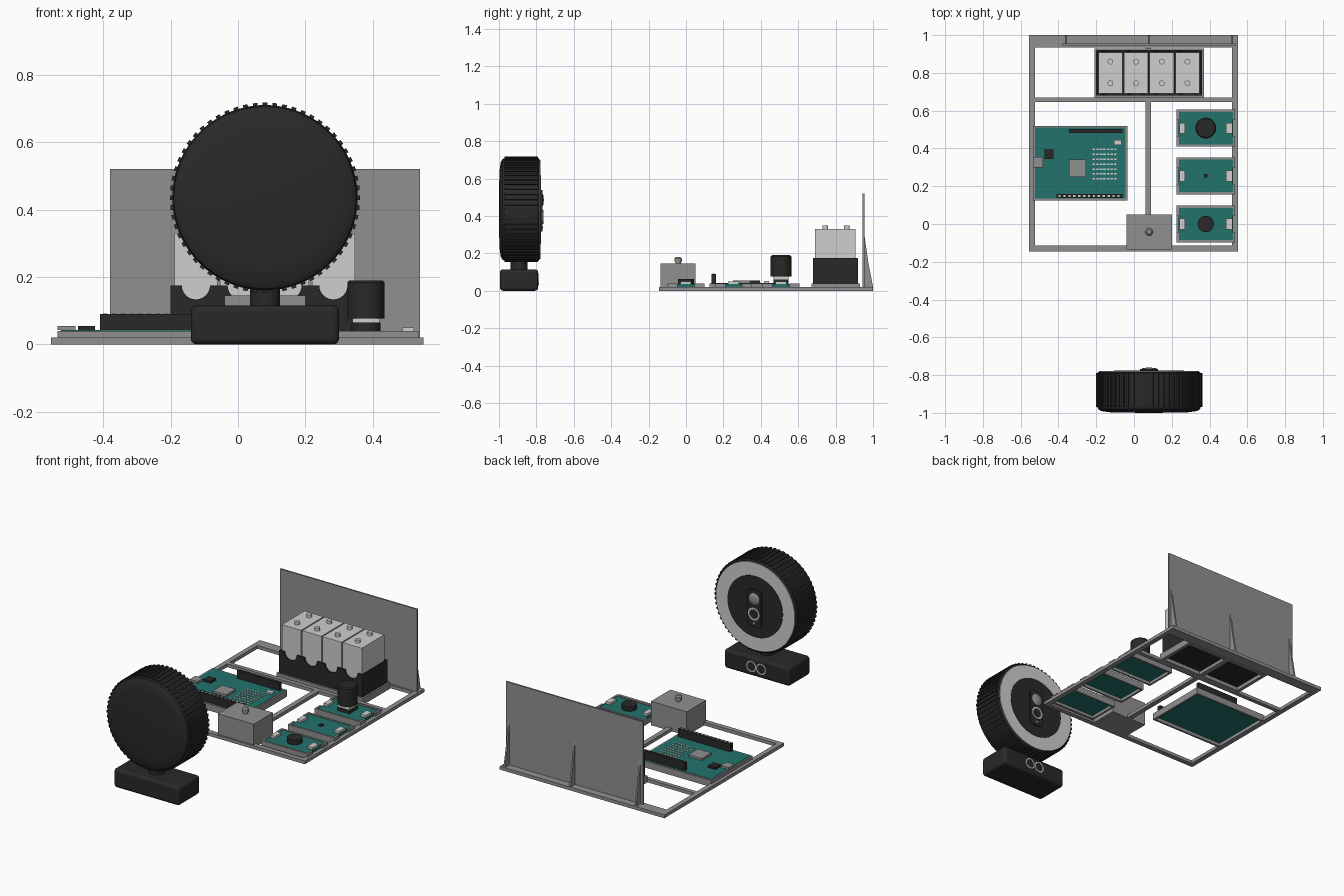
import bpy, bmesh, math
from mathutils import Matrix, Vector

cube = bpy.data.objects.get("Cube")
if cube:
    bpy.data.objects.remove(cube, do_unlink=True)


def material(name, r, g, b):
    m = bpy.data.materials.new(name)
    m.use_nodes = True
    m.diffuse_color = (r, g, b, 1)
    m.node_tree.nodes["Principled BSDF"].inputs["Base Color"].default_value = (r, g, b, 1)
    return m


GREY = material("mid grey", 0.28, 0.28, 0.28)
BLACK = material("soft black", 0.022, 0.022, 0.022)
WHITE = material("off white", 0.62, 0.62, 0.61)
TEAL = material("board teal", 0.016, 0.17, 0.15)


def finish(name, bm, mat, smooth=False, bevel=0):
    bmesh.ops.recalc_face_normals(bm, faces=bm.faces)
    mesh = bpy.data.meshes.new(name)
    bm.to_mesh(mesh)
    bm.free()
    mesh.materials.append(mat)
    ob = bpy.data.objects.new(name, mesh)
    bpy.context.collection.objects.link(ob)
    if bevel:
        mod = ob.modifiers.new("rounding", 'BEVEL')
        mod.width, mod.segments = bevel, 4
    if smooth or bevel:
        bpy.ops.object.select_all(action='DESELECT')
        ob.select_set(True)
        bpy.context.view_layer.objects.active = ob
        bpy.ops.object.shade_smooth_by_angle(angle=math.radians(35))
    return ob


def boxes(name, mat, *spans, bevel=0):
    """One mesh of boxes, each given as x0, x1, y0, y1, z0, z1."""
    bm = bmesh.new()
    for x0, x1, y0, y1, z0, z1 in spans:
        place = Matrix.Translation(((x0 + x1) / 2, (y0 + y1) / 2, (z0 + z1) / 2))
        size = Matrix.Diagonal((x1 - x0, y1 - y0, z1 - z0, 1))
        bmesh.ops.create_cube(bm, size=1, matrix=place @ size)
    return finish(name, bm, mat, bevel=bevel)


def rim(x0, x1, y0, y1, z0, z1, w, d):
    """Four bars around a rectangle: side width w, end width d."""
    return [(x0, x0 + w, y0, y1, z0, z1), (x1 - w, x1, y0, y1, z0, z1),
            (x0, x1, y0, y0 + d, z0, z1), (x0, x1, y1 - d, y1, z0, z1)]


def lathe(name, mat, profile, centre, axis='Z', steps=32):
    """Turn (radius, height) points about an axis through centre."""
    bm = bmesh.new()
    vs = [bm.verts.new((r, 0, h)) for r, h in profile]
    es = [bm.edges.new(p) for p in zip(vs, vs[1:])]
    bmesh.ops.spin(bm, geom=vs + es, cent=(0, 0, 0), axis=(0, 0, 1),
                   angle=math.tau, steps=steps)
    bmesh.ops.remove_doubles(bm, verts=bm.verts, dist=1e-5)
    if axis == 'Y':
        bm.transform(Matrix.Rotation(-math.pi / 2, 4, 'X'))
    bm.transform(Matrix.Translation(centre))
    return finish(name, bm, mat, smooth=True)


def disc(name, mat, r, h, centre, axis='Z', inner=0, steps=32):
    pts = [(inner, 0), (r, 0), (r, h), (inner, h)]
    return lathe(name, mat, pts + pts[:1] if inner else pts, centre, axis, steps)


def extrude(name, mat, points, offset):
    bm = bmesh.new()
    face = bm.faces.new([bm.verts.new(p) for p in points])
    out = bmesh.ops.extrude_face_region(bm, geom=[face])
    moved = [v for v in out["geom"] if isinstance(v, bmesh.types.BMVert)]
    bmesh.ops.translate(bm, verts=moved, vec=Vector(offset))
    return finish(name, bm, mat)


# Open base frame
boxes("base_frame", GREY,
      (-.555, .55, -.145, -.115, 0, .02), (-.555, .55, .935, 1, 0, .02),
      (-.555, -.525, -.145, 1, 0, .02), (.52, .55, -.145, 1, 0, .02),
      (-.525, .52, .645, .67, 0, .02), (.06, .09, -.12, .94, 0, .02))

# Back panel and its tapered ribs
boxes("back_panel", GREY, (-.38, .54, .945, .955, .02, .52))
for x in (-.365, .075, .515):
    extrude("panel_rib", GREY, [(x, .955, .02), (x, 1, .02), (x, .975, .15), (x, .955, .29)],
            (.01, 0, 0))

# Cell tray with scalloped walls, four cells with terminals
boxes("tray_mount", GREY, *rim(-.21, .37, .67, .93, 0, .04, .02, .02))
boxes("tray_floor", BLACK, (-.2, .36, .68, .92, .022, .05))
centres = [-.125 + .136 * i for i in range(4)]
edge = [(-.2, .04), (-.2, .175)]
for c in centres:
    edge += [(c - .042 * math.cos(a), .175 - .042 * math.sin(a))
             for a in (math.pi * i / 12 for i in range(13))]
edge += [(.36, .175), (.36, .04)]
for y in (.68, .91):
    extrude("tray_wall", BLACK, [(x, y, z) for x, z in edge], (0, .01, 0))
boxes("tray_dividers", BLACK, (-.2, -.192, .69, .91, .04, .175), (.352, .36, .69, .91, .04, .175),
      *[(c + .065, c + .071, .69, .91, .04, .175) for c in centres[:3]])
for c in centres:
    boxes("cell", WHITE, (c - .064, c + .064, .691, .907, .05, .33))
    for y in (.745, .86):
        disc("cell_terminal", WHITE, .015, .018, (c, y, .33), steps=20)

# Controller board in its mount
boxes("controller_mount", GREY, *rim(-.535, -.035, .125, .52, 0, .04, .012, .012))
boxes("controller_board", TEAL, (-.525, -.045, .135, .51, .02, .042))
boxes("pin_headers", BLACK, (-.41, -.06, .137, .16, .042, .09),
      (-.345, -.06, .483, .502, .042, .09))
boxes("header_pins", WHITE, *[(-.4 + .026 * i, -.388 + .026 * i, .143, .153, .09, .092)
                              for i in range(13)])
boxes("main_chip", GREY, (-.345, -.255, .25, .342, .042, .055))
boxes("usb_socket", GREY, (-.535, -.482, .3, .355, .042, .055))
boxes("small_chip", BLACK, (-.475, -.425, .345, .395, .042, .055))
boxes("white_socket", WHITE, (-.107, -.065, .418, .444, .042, .052))
boxes("solder_pads", WHITE, *[(-.22 + .019 * i, -.206 + .019 * i, .235 + .026 * j,
                               .243 + .026 * j, .042, .045)
                              for i in range(7) for j in range(7)])

# Three sensor boards with side sockets
for name, y in (("front", 0), ("middle", .255), ("rear", .508)):
    bars = rim(.225, .535, y - .098, y + .098, 0, .04, .012, .012)
    sides = [(x0, x1, y + a, y + b, z0, z1) for x0, x1, _, _, z0, z1 in bars[:2]
             for a, b in ((-.098, -.045), (.045, .098))]
    sills = [(x0, x1, y - .045, y + .045, 0, .02) for x0, x1, *_ in bars[:2]]
    boxes(name + "_sensor_mount", GREY, *sides, *sills, *bars[2:])
    boxes(name + "_sensor_board", TEAL, (.235, .525, y - .088, y + .088, .018, .036))
    boxes(name + "_sensor_sockets", WHITE, (.24, .27, y - .03, y + .028, .036, .05),
          (.488, .522, y - .03, y + .028, .036, .05))

# Sensor parts: low button, tiny chip, tall knob
disc("low_button", BLACK, .043, .028, (.38, 0, .036))
boxes("tiny_chip", BLACK, (.37, .39, .245, .265, .036, .044))
boxes("knob_base", BLACK, (.34, .42, .468, .548, .036, .06))
boxes("knob_collar", WHITE, (.34, .42, .468, .548, .06, .077))
lathe("tall_knob", BLACK, [(0, .077), (.055, .077), (.055, .184), (.049, .19), (0, .19)],
      (.38, .508, 0))

# Front switch box with push button
boxes("switch_box", GREY, (-.04, .2, -.135, .05, 0, .145))
lathe("push_button", GREY, [(0, 0), (.014, 0), (.014, .012), (.02, .012), (.02, .028),
                            (.012, .036), (0, .036)], (.08, -.042, .145), steps=24)

# Round camera head: drum, grip ridges, light ring
CX, CZ = .08, .435
lathe("camera_drum", BLACK, [(0, -1), (.2, -.998), (.255, -.99), (.27, -.98), (.275, -.965),
                             (.275, -.79), (.268, -.783), (0, -.783)], (CX, 0, CZ), 'Y', 96)
bm = bmesh.new()
for i in range(60):
    turn = Matrix.Rotation(math.tau * i / 60, 4, 'Y')
    bar = Matrix.Translation((.275, -.88, 0)) @ Matrix.Diagonal((.014, .18, .014, 1))
    bmesh.ops.create_cube(bm, size=1, matrix=Matrix.Translation((CX, 0, CZ)) @ turn @ bar)
finish("grip_ridges", bm, BLACK)
disc("light_ring", WHITE, .265, .006, (CX, -.784, CZ), 'Y', .18, 96)
disc("camera_face", BLACK, .185, .009, (CX, -.784, CZ), 'Y', steps=64)

# Lens plate with sensor dome, lens ring and dot
bm = bmesh.new()
outline = []
for sx, sz, start in ((1, 1, 0), (-1, 1, 90), (-1, -1, 180), (1, -1, 270)):
    for k in range(5):
        a = math.radians(start + 22.5 * k)
        outline.append((CX + sx * .025 + .022 * math.cos(a), -.776,
                        CZ - .007 + sz * .09 + .022 * math.sin(a)))
bm.free()
extrude("lens_plate", BLACK, outline, (0, .009, 0))
lathe("sensor_dome", GREY, [(0, 0), (.036, 0), (.03, .004), (.016, .007), (0, .008)],
      (CX, -.768, .485), 'Y')
disc("lens_ring", WHITE, .038, .005, (CX, -.768, .395), 'Y', .028)
disc("lens", BLACK, .024, .004, (CX, -.768, .395), 'Y')
disc("indicator_dot", WHITE, .006, .003, (CX, -.768, .338), 'Y', steps=12)

# Camera stand with two rings on its back
disc("stand_neck", BLACK, .045, .08, (CX, -.893, .1))
boxes("stand_base", BLACK, (-.14, .3, -.995, -.79, 0, .115), bevel=.018)
for x in (.047, .113):
    disc("stand_ring", WHITE, .033, .006, (x, -.792, .06), 'Y', .026)
